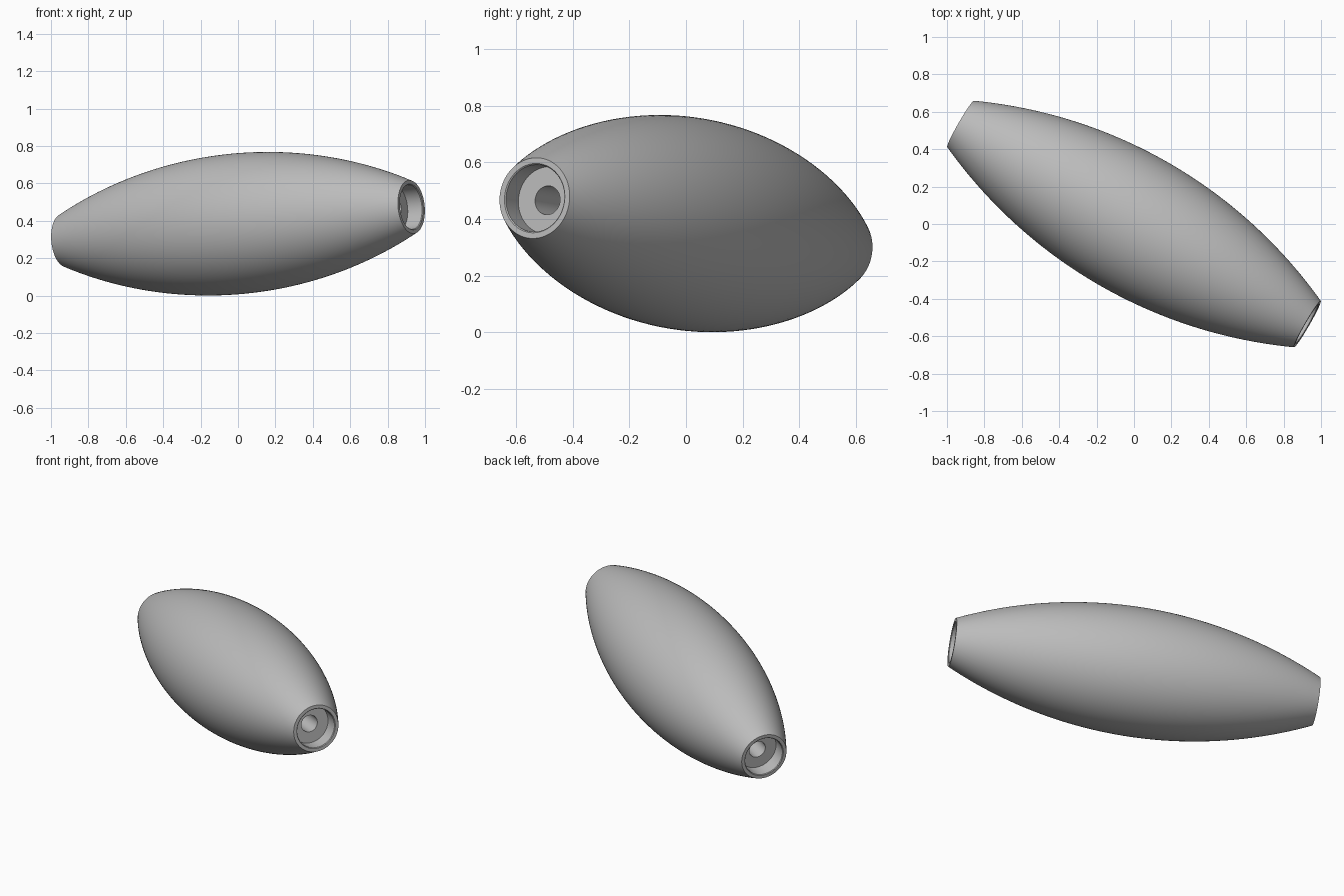
import bpy, bmesh, math
from mathutils import Vector, Matrix

cube = bpy.data.objects.get("Cube")
if cube:
    bpy.data.objects.remove(cube, do_unlink=True)

# Overall dimensions
AXIS = Vector((0.927, -0.535, 0.09))   # centre to the middle of one end
HALF = AXIS.length
R_MID, R_END = 0.376, 0.143
R_RECESS, R_BORE, DEPTH = 0.119, 0.051, 0.092
LIP = 0.004
ARC_STEPS, SIDES = 48, 128

# Plain grey material
grey = bpy.data.materials.new("grey")
grey.use_nodes = True
colour = (0.5, 0.5, 0.5, 1)
grey.diffuse_color = colour
grey.node_tree.nodes["Principled BSDF"].inputs["Base Color"].default_value = colour

# Closed half section: bulging arc, rounded rim, recess and bore
sag = R_MID - R_END
rho = (HALF ** 2 + sag ** 2) / (2 * sag)
swing = math.asin(HALF / rho)
outer = []
for i in range(ARC_STEPS + 1):
    a = swing * (2 * i / ARC_STEPS - 1)
    outer.append((R_MID - rho * (1 - math.cos(a)), rho * math.sin(a)))
end = [(R_RECESS + LIP, HALF), (R_RECESS, HALF - LIP),
       (R_RECESS, HALF - DEPTH), (R_BORE, HALF - DEPTH)]
section = outer + end + [(r, -z) for r, z in reversed(end)]

# Revolve the section into the barrel-shaped body
bm = bmesh.new()
verts = [bm.verts.new((r, 0, z)) for r, z in section]
edges = [bm.edges.new((verts[i - 1], verts[i])) for i in range(len(verts))]
bmesh.ops.spin(bm, geom=verts + edges, cent=(0, 0, 0), axis=(0, 0, 1),
               angle=math.tau, steps=SIDES, use_duplicate=False)
bmesh.ops.remove_doubles(bm, verts=bm.verts, dist=0.0001)
bmesh.ops.recalc_face_normals(bm, faces=bm.faces)
mesh = bpy.data.meshes.new("barrel_body")
bm.to_mesh(mesh)
bm.free()
mesh.materials.append(grey)

# Tilt the body to its resting direction
body = bpy.data.objects.new("barrel_body", mesh)
bpy.context.collection.objects.link(body)
body.matrix_world = (Matrix.Translation((0, 0, 0.384))
                     @ AXIS.to_track_quat("Z", "Y").to_matrix().to_4x4())

bpy.ops.object.select_all(action="DESELECT")
body.select_set(True)
bpy.context.view_layer.objects.active = body
bpy.ops.object.shade_smooth_by_angle(angle=math.radians(30))
